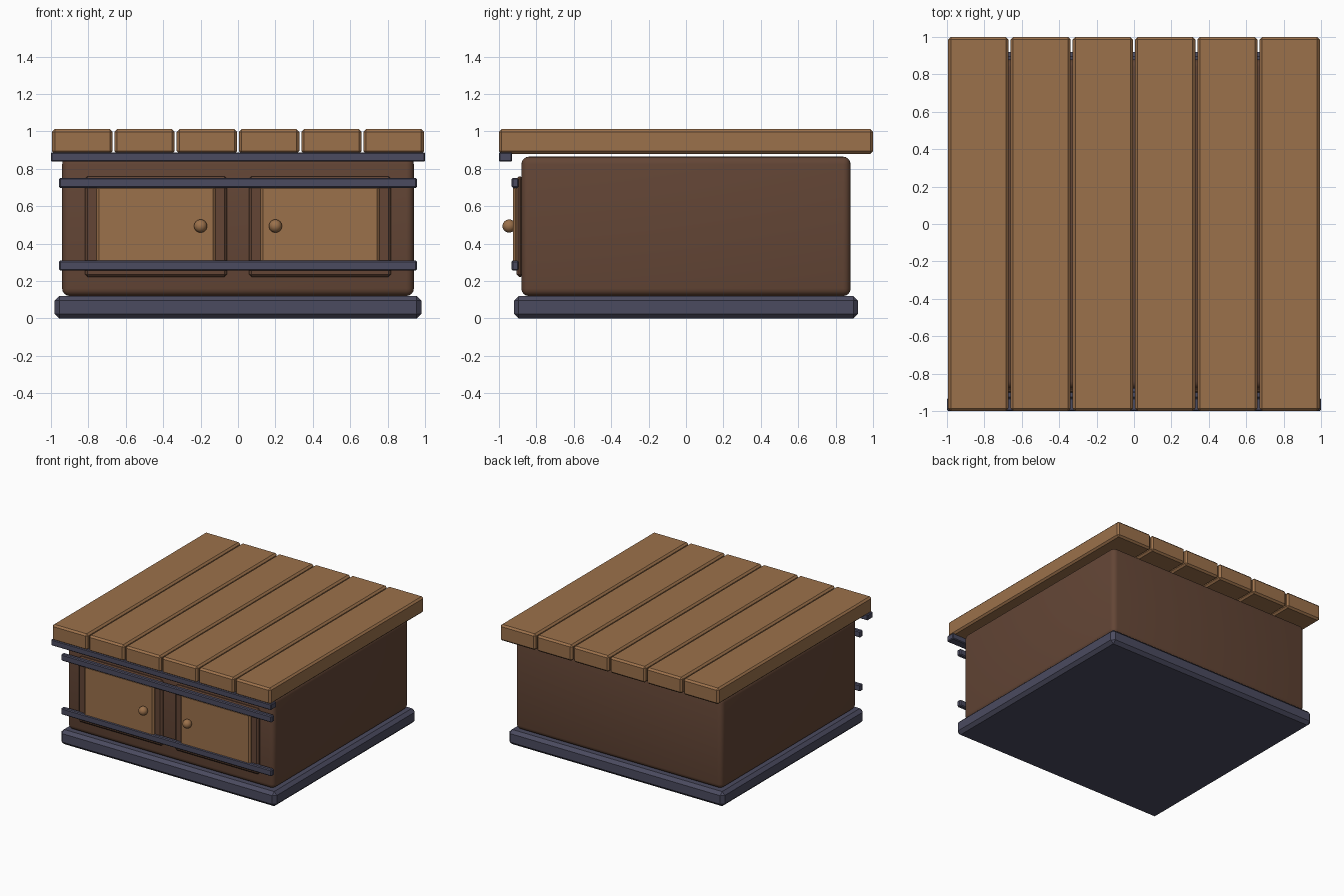
import bpy
import math

default = bpy.data.objects.get("Cube")
if default:
    bpy.data.objects.remove(default, do_unlink=True)


def material(name, rgb):
    mat = bpy.data.materials.new(name)
    mat.use_nodes = True
    mat.diffuse_color = (*rgb, 1)
    mat.node_tree.nodes["Principled BSDF"].inputs["Base Color"].default_value = (*rgb, 1)
    return mat


light_wood = material("light wood", (0.33, 0.165, 0.07))
dark_wood = material("dark wood", (0.125, 0.06, 0.036))
metal = material("blue grey metal", (0.07, 0.07, 0.115))


def block(name, x, y, z, mat, bevel, segments=1):
    """Bevelled box given its (min, max) range on each axis."""
    spans = (x, y, z)
    bpy.ops.mesh.primitive_cube_add(size=1, location=[(a + b) / 2 for a, b in spans])
    obj = bpy.context.object
    obj.name = name
    obj.scale = [b - a for a, b in spans]
    bpy.ops.object.transform_apply(location=False, rotation=False, scale=True)
    mod = obj.modifiers.new("edge bevel", "BEVEL")
    mod.width = bevel
    mod.segments = segments
    bpy.ops.object.modifier_apply(modifier=mod.name)
    obj.data.materials.append(mat)
    if segments > 1:
        bpy.ops.object.shade_smooth_by_angle(angle=math.radians(40))
    return obj


# Base and rounded cabinet body
block("base", (-0.98, 0.98), (-0.92, 0.92), (0, 0.12), metal, 0.025)
block("cabinet_body", (-0.94, 0.94), (-0.88, 0.88), (0.12, 0.865), dark_wood, 0.04, 4)

# Plank top
for i in range(6):
    centre = (i - 2.5) * 0.333
    block(f"top_plank_{i + 1}", (centre - 0.161, centre + 0.161), (-1, 1),
          (0.88, 1.012), light_wood, 0.014)

# Trim under the top and the two door rails
block("top_trim", (-1, 1), (-1, -0.93), (0.838, 0.888), metal, 0.006)
for name, z in (("lower_rail", 0.283), ("upper_rail", 0.725)):
    block(name, (-0.957, 0.957), (-0.932, -0.895), (z - 0.027, z + 0.027), metal, 0.007)

# Sliding doors with raised panels and round knobs
for side, sign in (("left", 1), ("right", -1)):
    centre = sign * 0.438
    block(f"{side}_door_frame", (centre - 0.38, centre + 0.38), (-0.907, -0.87),
          (0.222, 0.76), dark_wood, 0.014)
    block(f"{side}_door_panel", (centre - 0.318, centre + 0.318), (-0.926, -0.89),
          (0.27, 0.71), light_wood, 0.014)
    bpy.ops.mesh.primitive_uv_sphere_add(segments=24, ring_count=12, radius=0.035,
                                         location=(sign * 0.2, -0.946, 0.494))
    knob = bpy.context.object
    knob.name = f"{side}_door_knob"
    knob.data.materials.append(light_wood)
    bpy.ops.object.shade_smooth()
